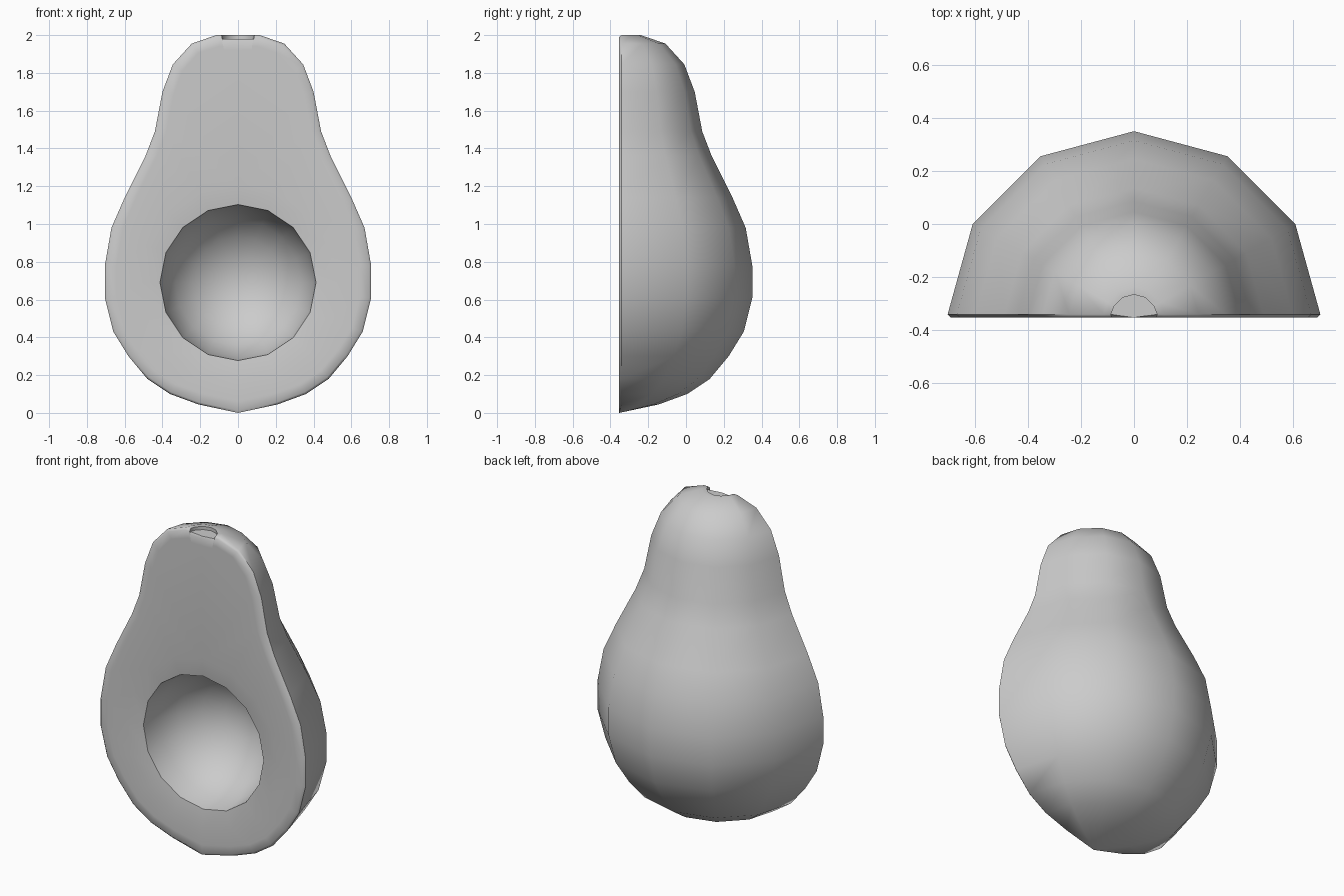
import bpy
import bmesh
from math import sin, cos, pi, radians
from mathutils import Vector

cube = bpy.data.objects.get("Cube")
if cube:
    bpy.data.objects.remove(cube)

FRONT = -0.354          # plane of the cut face
CHAMFER = 0.012
STEPS = 6               # facets around the half turn
HOLE_Z, HOLE_R, HOLE_SIDES = 0.69, 0.413, 16

# Radius and height from the bottom tip up to the stem recess
profile = [(0, 0), (.21, .045), (.36, .1), (.48, .18), (.58, .3), (.66, .43),
           (.705, .61), (.705, .78), (.67, .98), (.6, 1.14), (.49, 1.36),
           (.44, 1.49), (.4, 1.7), (.345, 1.845), (.245, 1.955), (.115, 2),
           (.087, 2), (.087, 1.98), (0, 1.98)]

material = bpy.data.materials.new("plain grey")
material.use_nodes = True
grey = (0.6, 0.6, 0.6, 1)
material.diffuse_color = grey
material.node_tree.nodes["Principled BSDF"].inputs["Base Color"].default_value = grey

bm = bmesh.new()


def bridge(a, b):
    """Join two closed rings of equal length with quads."""
    n = len(a)
    for i in range(n):
        bm.faces.new((a[i], a[(i + 1) % n], b[(i + 1) % n], b[i]))


def circle(radius, y):
    return [bm.verts.new((radius * cos(2 * pi * i / HOLE_SIDES), y,
                          HOLE_Z + radius * sin(2 * pi * i / HOLE_SIDES)))
            for i in range(HOLE_SIDES)]


# Rounded back: the profile turned through half a circle
rows = []
for r, z in profile:
    if r == 0:
        rows.append([bm.verts.new((0, FRONT, z))] * (STEPS + 1))
        continue
    row = []
    for j in range(STEPS + 1):
        a = pi * j / STEPS
        lift = CHAMFER if j in (0, STEPS) else 0
        row.append(bm.verts.new((r * cos(a), FRONT + r * sin(a) + lift, z)))
    rows.append(row)
for low, high in zip(rows, rows[1:]):
    for j in range(STEPS):
        corners = (low[j], low[j + 1], high[j + 1], high[j])
        bm.faces.new(list(dict.fromkeys(corners)))

# Softened rim of the cut face
outline = [row[0] for row in rows] + [row[-1] for row in rows[-2:0:-1]]


def inset_ring(distance):
    ring = []
    for v in outline:
        spine = Vector((0, FRONT, min(max(v.co.z, 0.65), 1.6)))
        p = Vector((v.co.x, FRONT, v.co.z))
        ring.append(bm.verts.new(p + (spine - p).normalized() * distance))
    return ring


rim = inset_ring(CHAMFER)
inner = inset_ring(0.06)
bridge(outline, rim)
bridge(rim, inner)

# Flat cut face between the rim and the gentle dish
dish = circle(0.52, FRONT)
border = []
for ring in (inner, dish):
    for i, v in enumerate(ring):
        w = ring[(i + 1) % len(ring)]
        border.append(bm.edges.get((v, w)) or bm.edges.new((v, w)))
bmesh.ops.triangle_fill(bm, edges=border, use_beauty=True)

# Dish and hemispherical stone hollow
last = circle(HOLE_R, FRONT + 0.015)
bridge(dish, last)
for k in range(1, 5):
    a = pi / 2 * k / 5
    ring = circle(HOLE_R * cos(a), FRONT + 0.015 + HOLE_R * sin(a))
    bridge(last, ring)
    last = ring
pole = bm.verts.new((0, FRONT + 0.015 + HOLE_R, HOLE_Z))
for i, v in enumerate(last):
    bm.faces.new((v, last[(i + 1) % HOLE_SIDES], pole))

bmesh.ops.recalc_face_normals(bm, faces=bm.faces[:])
mesh = bpy.data.meshes.new("fruit_half")
bm.to_mesh(mesh)
bm.free()
mesh.materials.append(material)
fruit = bpy.data.objects.new("fruit_half", mesh)
bpy.context.collection.objects.link(fruit)

bpy.ops.object.select_all(action='DESELECT')
fruit.select_set(True)
bpy.context.view_layer.objects.active = fruit
bpy.ops.object.shade_smooth_by_angle(angle=radians(55))
